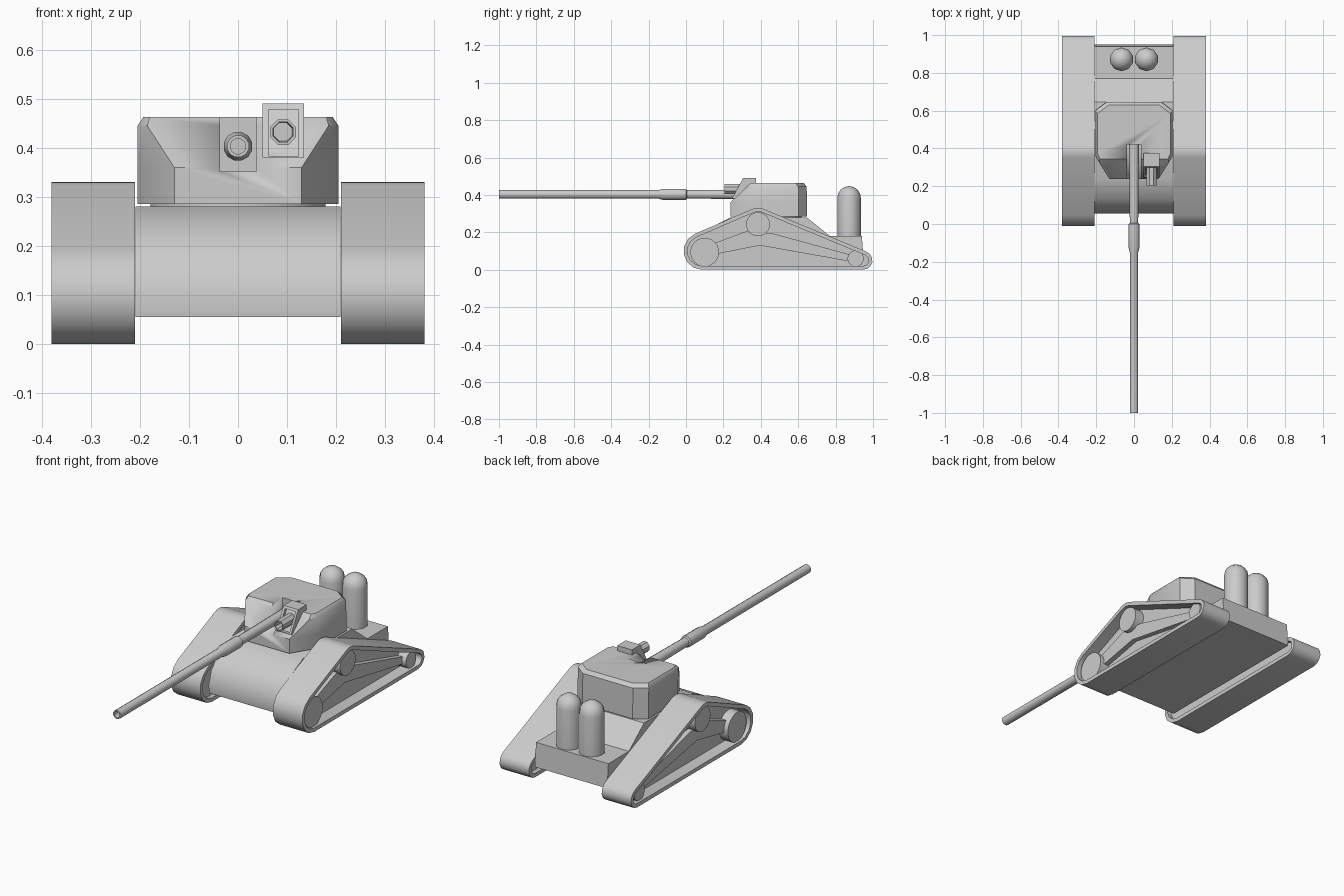
import bpy, bmesh, math
from math import sin, cos, pi

if "Cube" in bpy.data.objects:
    bpy.data.objects.remove(bpy.data.objects["Cube"])


def loft(name, rings, caps=True, loop=False, mirror=False, angle=35):
    """Skin a list of equal-length point rings into one object."""
    bm = bmesh.new()
    vs = [[bm.verts.new(p) for p in r] for r in rings]
    n = len(rings[0])
    pairs = list(zip(vs, vs[1:])) + ([(vs[-1], vs[0])] if loop else [])
    for a, b in pairs:
        for i in range(n):
            j = (i + 1) % n
            bm.faces.new((a[i], a[j], b[j], b[i]))
    if caps:
        bm.faces.new(vs[0])
        bm.faces.new(vs[-1])
    bmesh.ops.recalc_face_normals(bm, faces=bm.faces)
    me = bpy.data.meshes.new(name)
    bm.to_mesh(me)
    bm.free()
    ob = bpy.data.objects.new(name, me)
    bpy.context.collection.objects.link(ob)
    bpy.ops.object.select_all(action='DESELECT')
    bpy.context.view_layer.objects.active = ob
    ob.select_set(True)
    bpy.ops.object.shade_smooth_by_angle(angle=math.radians(angle))
    if mirror:
        ob.modifiers.new("mirror", 'MIRROR')
    return ob


def at_x(profile, x):
    return [(x, y, z) for y, z in profile]


def prism(name, profile, x0, x1, **kw):
    return loft(name, [at_x(profile, x0), at_x(profile, x1)], **kw)


def circle(y, z, r, n):
    return [(y + r * cos(2 * pi * (i + .5) / n), z + r * sin(2 * pi * (i + .5) / n)) for i in range(n)]


def tube(name, x, z, stations, n):
    """Round part along y from (y, radius) stations."""
    return loft(name, [[(x + a, y, z + b) for a, b in circle(0, 0, r, n)] for y, r in stations])


def belt(circles, grow=0, steps=6):
    """Outline of a belt stretched around circles given counter-clockwise."""
    k, normals = len(circles), []
    for i in range(k):
        (y0, z0, r0), (y1, z1, r1) = circles[i], circles[(i + 1) % k]
        d = math.hypot(y1 - y0, z1 - z0)
        normals.append(math.atan2(z1 - z0, y1 - y0) - math.acos((r0 - r1) / d))
    pts = []
    for i, (y, z, r) in enumerate(circles):
        a0 = normals[i - 1]
        turn = (normals[i] - a0) % (2 * pi)
        for s in range(steps + 1):
            a = a0 + turn * s / steps
            pts.append((y + (r + grow) * cos(a), z + (r + grow) * sin(a)))
    return pts


# Track belts with recessed side panels
corners = [(.947, .05, .05), (.385, .243, .087), (.087, .1, .1)]
outer, inner = belt(corners), belt(corners, -.02)
loft("track_belt", [at_x(outer, .21), at_x(outer, .38), at_x(inner, .38), at_x(inner, .21)],
     caps=False, loop=True, mirror=True)
prism("track_panel", inner, .235, .315, mirror=True)

# Road wheels and the bent arm linking them
for label, y, z, r in (("front", .1, .094, .077), ("top", .385, .243, .064), ("rear", .907, .06, .043)):
    prism(label + "_wheel", circle(y, z, r, 20), .30, .366, mirror=True)
arm = [(.12, .075), (.395, .13), (.90, .04), (.90, .075), (.46, .195), (.32, .205), (.12, .13)]
prism("suspension_arm", arm, .30, .342, mirror=True)

# Hull
hull = [(.06, .055), (.055, .10), (.08, .17), (.13, .225), (.24, .28), (.645, .28),
        (.77, .18), (.94, .18), (.95, .055)]
prism("hull", hull, -.209, .209)

# Turret ring and turret
loft("turret_ring", [[(a, b, z) for a, b in circle(0, .44, .18, 24)] for z in (.275, .29)])


def turret_ring(z, front_x, front_y, side_x, side_y, back):
    half = [(front_x, front_y), (side_x, side_y), (side_x, back - .045), (side_x - .06, back)]
    return [(x, y, z) for x, y in half] + [(-x, y, z) for x, y in reversed(half)]


turret = loft("turret", [turret_ring(.285, .13, .238, .205, .36, .647),
                         turret_ring(.36, .13, .238, .205, .36, .647),
                         turret_ring(.445, .185, .325, .205, .362, .645),
                         turret_ring(.463, .18, .345, .193, .372, .63)])

# Slot in the turret front for the gun
slot = prism("slot_cutter", [(.15, .352), (.42, .352), (.42, .55), (.15, .55)], -.037, .037)
slot.hide_render = True
slot.hide_viewport = True
cut = turret.modifiers.new("slot", 'BOOLEAN')
cut.object = slot
cut.solver = 'EXACT'

# Main gun with sleeve and hollow muzzle
tube("main_gun", 0, .403, [(-.90, .016), (-1, .016), (-1, .023), (-.15, .023), (-.125, .03), (0, .03),
                           (.005, .023), (.2, .025), (.425, .027)], 12)

# Secondary gun: slanted housing with inset face, and short barrel
housing = [[(x, y, z) for x, y, z in ring] for ring in (
    [(.05, .375, .38), (.135, .375, .38), (.135, .375, .49), (.05, .375, .49)],
    [(.05, .245, .38), (.135, .245, .38), (.135, .305, .49), (.05, .305, .49)],
    [(.062, .247, .383), (.123, .247, .383), (.123, .30, .478), (.062, .30, .478)],
    [(.062, .265, .383), (.123, .265, .383), (.123, .318, .478), (.062, .318, .478)])]
loft("secondary_gun_housing", housing)
tube("secondary_gun", .092, .432, [(.25, .02), (.205, .022), (.205, .028), (.33, .028)], 8)

# Twin domed tanks on the rear deck
dome = [(.063, .17)] + [(.063 * cos(a), .384 + .063 * sin(a)) for a in (0, pi / 8, pi / 4, 3 * pi / 8, .49 * pi)]
loft("rear_tank", [[(a, b, z) for a, b in circle(.066, .872, r, 10)] for r, z in dome], mirror=True, angle=40)
